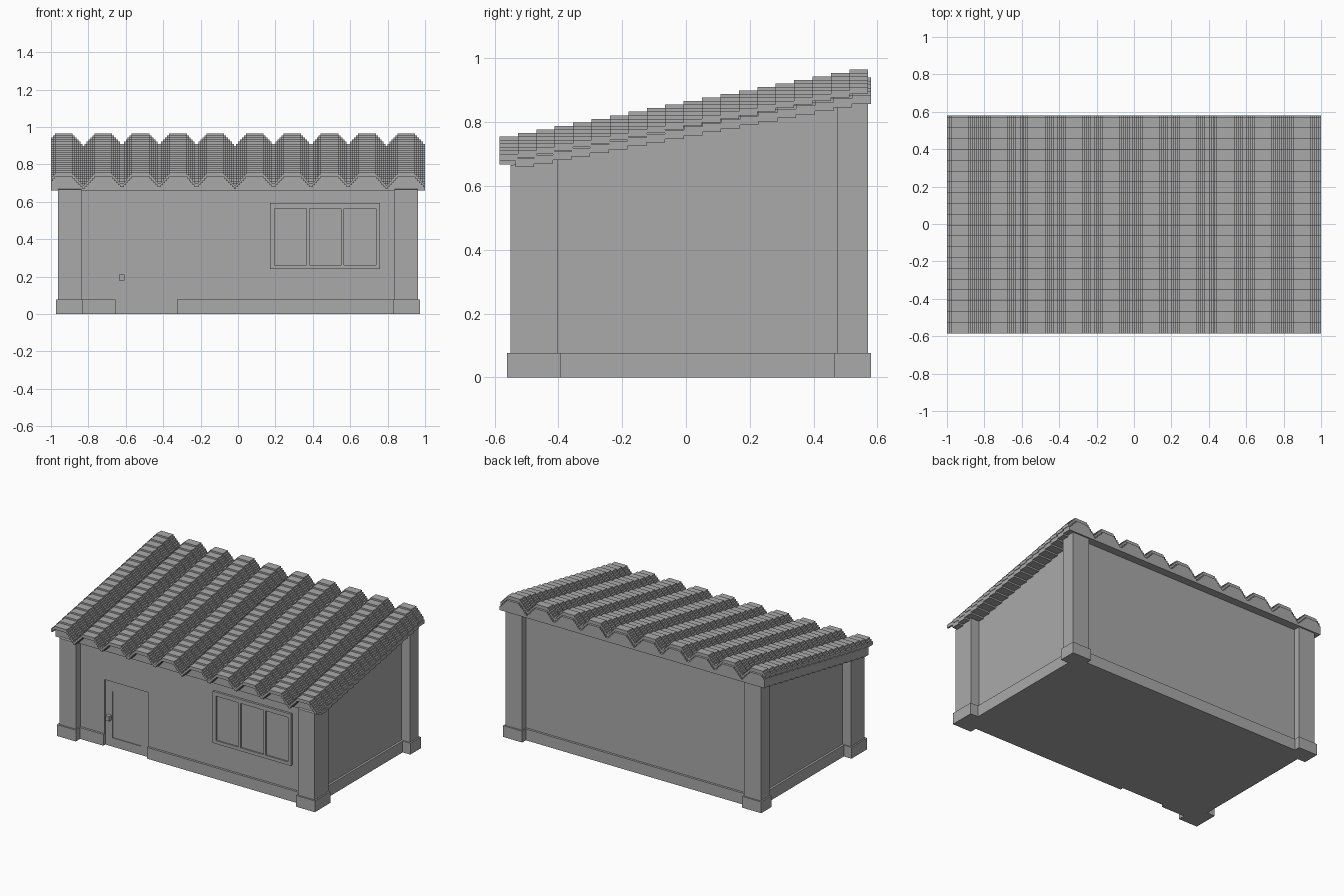
import bpy
import bmesh
import math

cube = bpy.data.objects.get("Cube")
if cube:
    bpy.data.objects.remove(cube, do_unlink=True)

grey = bpy.data.materials.new("plain_grey")
grey.use_nodes = True
colour = (0.4, 0.4, 0.4, 1)
grey.diffuse_color = colour
grey.node_tree.nodes["Principled BSDF"].inputs["Base Color"].default_value = colour


def make(name, bm):
    bmesh.ops.recalc_face_normals(bm, faces=bm.faces)
    mesh = bpy.data.meshes.new(name)
    bm.to_mesh(mesh)
    bm.free()
    mesh.materials.append(grey)
    obj = bpy.data.objects.new(name, mesh)
    bpy.context.collection.objects.link(obj)
    return obj


def roof_z(y):
    # Height of the pitched top, just inside the roof slab
    return 0.668 + 0.187 * (y + 0.535)


def block(name, x, y, z0, z1=None):
    """Box over the ranges x and y; without z1 its top follows the roof pitch."""
    bm = bmesh.new()
    low = [bm.verts.new((a, b, z0)) for a, b in
           ((x[0], y[0]), (x[1], y[0]), (x[1], y[1]), (x[0], y[1]))]
    top = [bm.verts.new((v.co.x, v.co.y, roof_z(v.co.y) if z1 is None else z1)) for v in low]
    bm.faces.new(low)
    bm.faces.new(top)
    for i in range(4):
        j = (i + 1) % 4
        bm.faces.new((low[i], low[j], top[j], top[i]))
    return make(name, bm)


# Corrugated outline: flat ridges with stepped flanks and narrow valleys
PITCH, FIRST, CELL = 0.2026, -0.928, 2 / 190


def ridge_drop(x):
    d = abs((x - FIRST + PITCH / 2) % PITCH - PITCH / 2)
    return 0.011 * min(max(math.ceil((d - 0.047) / CELL), 0), 6)


def outline(z):
    points, last = [(-1, z - ridge_drop(-1 + CELL / 2))], None
    for i in range(190):
        x = -1 + i * CELL
        drop = ridge_drop(x + CELL / 2)
        if last is not None and drop != last:
            points += [(x, z - last), (x, z - drop)]
        last = drop
    return points + [(1, z - last)]


def stepped_prism(name, section, y0, y1, count):
    """Extrude an x-z section by one tread, then repeat it up the slope."""
    bm = bmesh.new()
    tread = (y1 - y0) / count
    face = bm.faces.new([bm.verts.new((x, y0, z)) for x, z in section])
    new = bmesh.ops.extrude_face_region(bm, geom=[face], use_keep_orig=True)["geom"]
    bmesh.ops.translate(bm, vec=(0, tread, 0),
                        verts=[g for g in new if isinstance(g, bmesh.types.BMVert)])
    obj = make(name, bm)
    arr = obj.modifiers.new("steps", "ARRAY")
    arr.count = count
    arr.use_relative_offset = False
    arr.use_constant_offset = True
    arr.constant_offset_displace = (0, tread, 0.011)
    return obj


# Roof sheet and the slab filling the space beneath it
stepped_prism("roof_sheet", outline(0.756) + outline(0.734)[::-1], -0.585, 0.57, 20)
stepped_prism("roof_slab", outline(0.742) + [(1, 0.66), (-1, 0.66)], -0.535, 0.58, 19)

# Walls, with a shallow recess in the front for the door
DOOR, DOOR_TOP = (-0.655, -0.325), 0.445
block("wall_body", (-0.9, 0.9), (-0.485, 0.525), 0)
block("front_wall_left", (-0.9, DOOR[0]), (-0.5, -0.485), 0)
block("front_wall_right", (DOOR[1], 0.9), (-0.5, -0.485), 0)
block("front_wall_over_door", DOOR, (-0.5, -0.485), DOOR_TOP)

# Plinth strips around the foot of the walls, open at the door
BASE = 0.077
block("plinth_front_left", (-0.915, DOOR[0]), (-0.515, -0.49), 0, BASE)
block("plinth_front_right", (DOOR[1], 0.915), (-0.515, -0.49), 0, BASE)
block("plinth_back", (-0.915, 0.915), (0.51, 0.54), 0, BASE)

# Corner pillars with wider feet, and side plinths
for side, s in (("right", -1), ("left", 1)):
    def span(a, b):
        return sorted((s * a, s * b))
    block("plinth_" + side, span(0.89, 0.915), (-0.5, 0.53), 0, BASE)
    block("front_pillar_" + side, span(0.838, 0.963), (-0.55, -0.402), 0)
    block("back_pillar_" + side, span(0.838, 0.963), (0.475, 0.57), 0)
    block("front_foot_" + side, span(0.83, 0.973), (-0.562, -0.393), 0, BASE)
    block("back_foot_" + side, span(0.83, 0.973), (0.466, 0.58), 0, BASE)


def framed(name, x, z, panes, pane_z, y_front, y_pane, y_back):
    """Frame of bars around a row of recessed panes."""
    block(name + "_sill", x, (y_front, y_back), z[0], pane_z[0])
    block(name + "_head", x, (y_front, y_back), pane_z[1], z[1])
    edges = [x[0]] + [e for p in panes for e in p] + [x[1]]
    for i in range(0, len(edges), 2):
        block(f"{name}_post_{i // 2}", edges[i:i + 2], (y_front, y_back), *pane_z)
    for i, p in enumerate(panes):
        block(f"{name}_pane_{i}", p, (y_pane, y_back), *pane_z)


# Door, knob and window
framed("door", DOOR, (0, DOOR_TOP), [(-0.6, -0.385)], (0.06, 0.375), -0.493, -0.488, -0.48)
block("door_knob", (-0.637, -0.608), (-0.52, -0.49), 0.18, 0.212)
framed("window", (0.17, 0.76), (0.24, 0.593),
       [(0.195 + 0.186 * i, 0.366 + 0.186 * i) for i in range(3)],
       (0.262, 0.565), -0.515, -0.505, -0.49)
